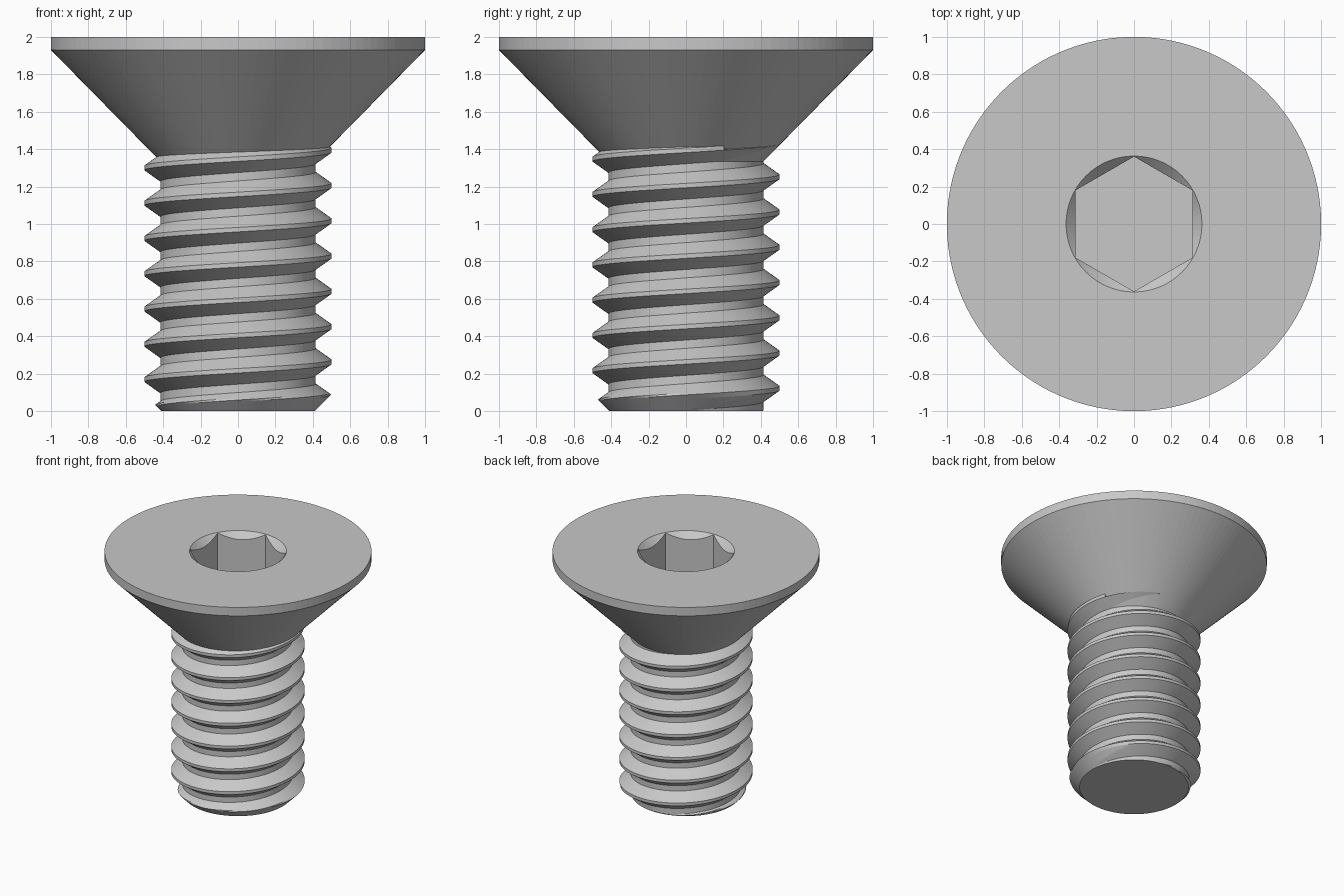
import bpy
import bmesh
from math import sin, cos, pi, radians

default = bpy.data.objects.get("Cube")
if default:
    bpy.data.objects.remove(default, do_unlink=True)

# Single steel colour
STEEL = (0.58, 0.58, 0.58, 1.0)
steel = bpy.data.materials.new("grey_steel")
steel.use_nodes = True
steel.diffuse_color = STEEL
steel.node_tree.nodes["Principled BSDF"].inputs["Base Color"].default_value = STEEL

SEGMENTS = 120
ANGLES = [2 * pi * i / SEGMENTS for i in range(SEGMENTS)]


def polar(bm, r, a, z):
    return bm.verts.new((r * cos(a), r * sin(a), z))


def finish(name, bm):
    """Make a scene object with smooth curves and crisp machined edges."""
    bmesh.ops.recalc_face_normals(bm, faces=bm.faces)
    mesh = bpy.data.meshes.new(name)
    bm.to_mesh(mesh)
    bm.free()
    mesh.materials.append(steel)
    obj = bpy.data.objects.new(name, mesh)
    bpy.context.scene.collection.objects.link(obj)
    for other in bpy.context.view_layer.objects:
        other.select_set(other == obj)
    bpy.context.view_layer.objects.active = obj
    bpy.ops.object.shade_smooth_by_angle(angle=radians(25))


# Countersunk head with a thin rim and a hexagonal socket
TOP, LEAD_IN, FLAT = 2.0, 0.363, 0.312


def hex_radius(a):
    """Distance from the axis to a hexagon with corners on the y axis."""
    return FLAT / cos((a + pi / 6) % (pi / 3) - pi / 6)


bm = bmesh.new()
rings = [[polar(bm, r, a, z) for a in ANGLES]
         for r, z in ((0.40, 1.32), (1.0, 1.93), (1.0, TOP), (LEAD_IN, TOP))]
# The conical lead-in meets the socket walls in arcs
rings.append([polar(bm, hex_radius(a), a, TOP - LEAD_IN + hex_radius(a))
              for a in ANGLES])
rings.append([polar(bm, hex_radius(a), a, 1.55) for a in ANGLES])
for low, high in zip(rings, rings[1:]):
    for i in range(SEGMENTS):
        j = (i + 1) % SEGMENTS
        bm.faces.new((low[i], low[j], high[j], high[i]))
bm.faces.new(rings[0])
bm.faces.new(rings[-1])
finish("countersunk_head", bm)

# Threaded shank: one pitch of profile as (radius, height), flanks subdivided
MAJOR, MINOR, PITCH = 0.5, 0.415, 0.1885
CREST, FLANK, CREST_START = 0.012, 0.06, 0.0745
TIP, SHANK_TOP, CUTS = 0.41, 1.42, 6
rise = [(MINOR + (MAJOR - MINOR) * k / CUTS, -CREST - FLANK * (1 - k / CUTS))
        for k in range(CUTS + 1)]
profile = rise + [(r, -z) for r, z in reversed(rise)]

bm = bmesh.new()
columns, tip_ring, top_ring = [], [], []
for i, a in enumerate(ANGLES):
    tip = polar(bm, TIP, a, 0)
    top = polar(bm, MINOR, a, SHANK_TOP)
    column = []
    for turn in range(-2, 10):
        for r, dz in profile:
            z = CREST_START + PITCH * (turn + i / SEGMENTS) + dz
            if z <= 0:
                column.append(tip)
            elif z >= SHANK_TOP:
                column.append(top)
            else:
                # The tip chamfer limits the radius
                column.append(polar(bm, min(r, TIP + z), a, z))
    columns.append(column)
    tip_ring.append(tip)
    top_ring.append(top)

# The last column meets the first one a full pitch higher
columns.append(columns[0][len(profile):])
for here, there in zip(columns, columns[1:]):
    for m in range(min(len(here), len(there)) - 1):
        corners = dict.fromkeys((here[m], there[m], there[m + 1], here[m + 1]))
        if len(corners) > 2:
            bm.faces.new(tuple(corners))
bm.faces.new(tip_ring)
bm.faces.new(top_ring)
finish("threaded_shank", bm)
